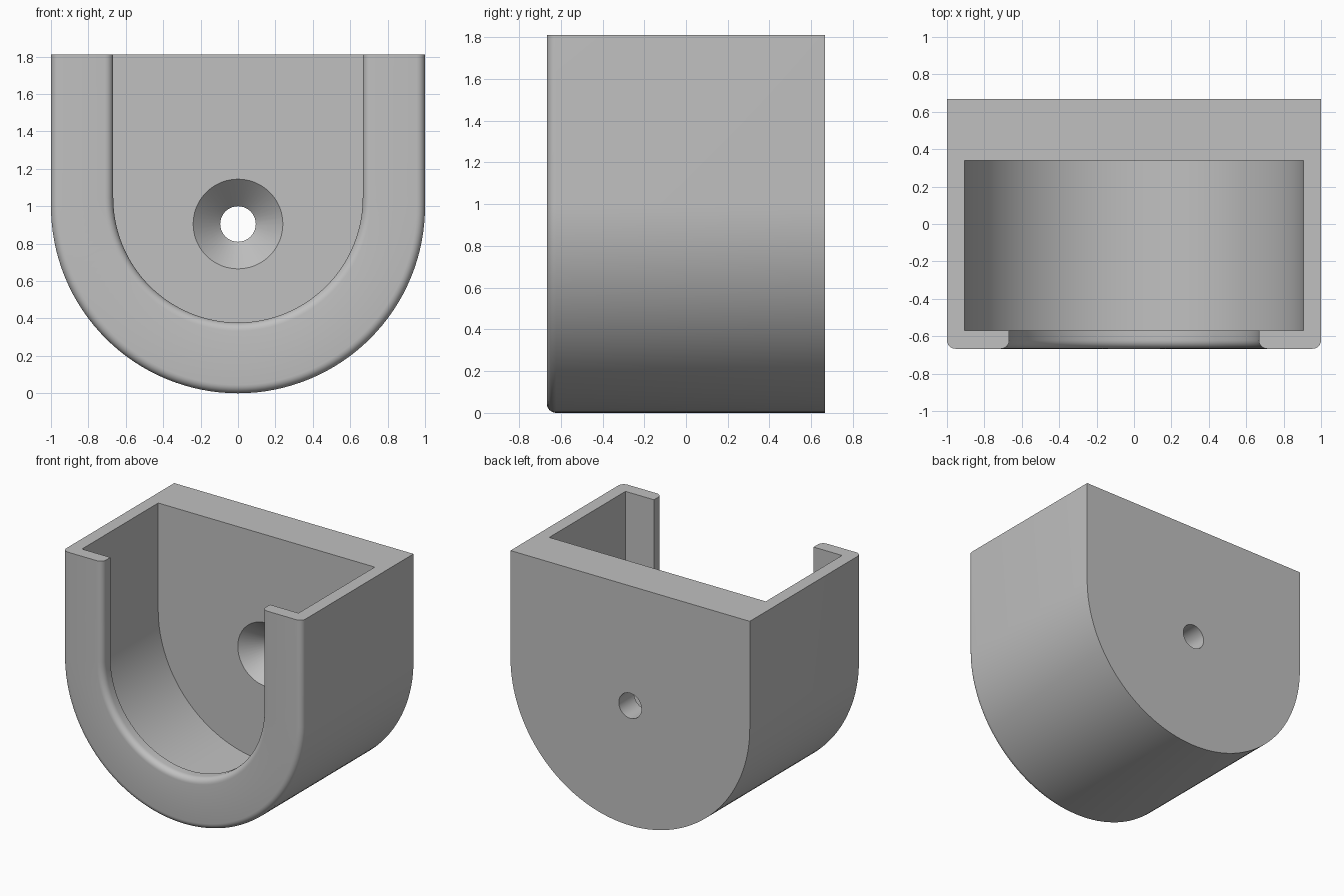
import bpy, bmesh, math

if "Cube" in bpy.data.objects:
    bpy.data.objects.remove(bpy.data.objects["Cube"], do_unlink=True)

TOP, BACK, FRONT = 1.81, 0.667, -0.667
CAVITY_BACK, CAVITY_FRONT = 0.34, -0.57
FILLET = 0.045
OUTER_Z, OPENING_Z, HOLE_Z = 1.0, 1.045, 0.905
ARC, STEPS = 64, 6

grey = bpy.data.materials.new("light_grey")
grey.use_nodes = True
colour = (0.53, 0.53, 0.53, 1)
grey.diffuse_color = colour
grey.node_tree.nodes["Principled BSDF"].inputs["Base Color"].default_value = colour


def u_ring(bm, radius, centre, y):
    """Open U outline: straight sides with a half-round bottom."""
    pts = [(-radius, TOP)]
    for i in range(ARC + 1):
        a = math.pi * (1 + i / ARC)
        pts.append((radius * math.cos(a), centre + radius * math.sin(a)))
    pts.append((radius, TOP))
    return [bm.verts.new((x, y, z)) for x, z in pts]


def make_object(name, bm):
    bmesh.ops.recalc_face_normals(bm, faces=bm.faces)
    mesh = bpy.data.meshes.new(name)
    bm.to_mesh(mesh)
    bm.free()
    mesh.materials.append(grey)
    obj = bpy.data.objects.new(name, mesh)
    bpy.context.collection.objects.link(obj)
    return obj


# Wall section: outer side, rounded front lip, opening, cavity
section = [(1.0, OUTER_Z, BACK)]
for i in range(STEPS + 1):
    a = math.pi / 2 * i / STEPS
    section.append((1 - FILLET + FILLET * math.cos(a), OUTER_Z,
                    FRONT + FILLET - FILLET * math.sin(a)))
for i in range(STEPS + 1):
    a = math.pi / 2 * i / STEPS
    section.append((0.667 + FILLET - FILLET * math.sin(a), OPENING_Z,
                    FRONT + FILLET - FILLET * math.cos(a)))
section += [(0.667, OPENING_Z, CAVITY_FRONT),
            (0.905, OUTER_Z, CAVITY_FRONT),
            (0.905, OUTER_Z, CAVITY_BACK)]

# Holder body
bm = bmesh.new()
rings = [u_ring(bm, *s) for s in section]
for a, b in zip(rings, rings[1:]):
    for i in range(len(a) - 1):
        bm.faces.new((a[i], a[i + 1], b[i + 1], b[i]))
bm.faces.new(rings[0])
bm.faces.new(rings[-1])
bm.faces.new([r[0] for r in rings] + [r[-1] for r in reversed(rings)])
body = make_object("holder_body", bm)

# Countersunk screw hole cutter
bm = bmesh.new()
loops = []
for radius, y in ((0.095, 0.8), (0.095, 0.195 + 0.0), (0.24, 0.34), (0.24, 0.2)):
    loops.append((radius, y))
loops = [(0.095, 0.8), (0.095, CAVITY_BACK + 0.145),
         (0.24, CAVITY_BACK), (0.24, CAVITY_BACK - 0.1)]
circles = [[bm.verts.new((r * math.cos(2 * math.pi * i / 48), y,
                          HOLE_Z + r * math.sin(2 * math.pi * i / 48)))
            for i in range(48)] for r, y in loops]
for a, b in zip(circles, circles[1:]):
    for i in range(48):
        j = (i + 1) % 48
        bm.faces.new((a[i], a[j], b[j], b[i]))
bm.faces.new(circles[0])
bm.faces.new(circles[-1])
cutter = make_object("screw_hole_cutter", bm)
cutter.hide_render = True

cut = body.modifiers.new("screw_hole", 'BOOLEAN')
cut.operation = 'DIFFERENCE'
cut.solver = 'EXACT'
cut.object = cutter

# Apply the cut, then shade the rounded surfaces
bpy.ops.object.select_all(action='DESELECT')
body.select_set(True)
bpy.context.view_layer.objects.active = body
bpy.ops.object.modifier_apply(modifier=cut.name)
bpy.data.objects.remove(cutter, do_unlink=True)
bpy.ops.object.shade_smooth_by_angle(angle=math.radians(30))
